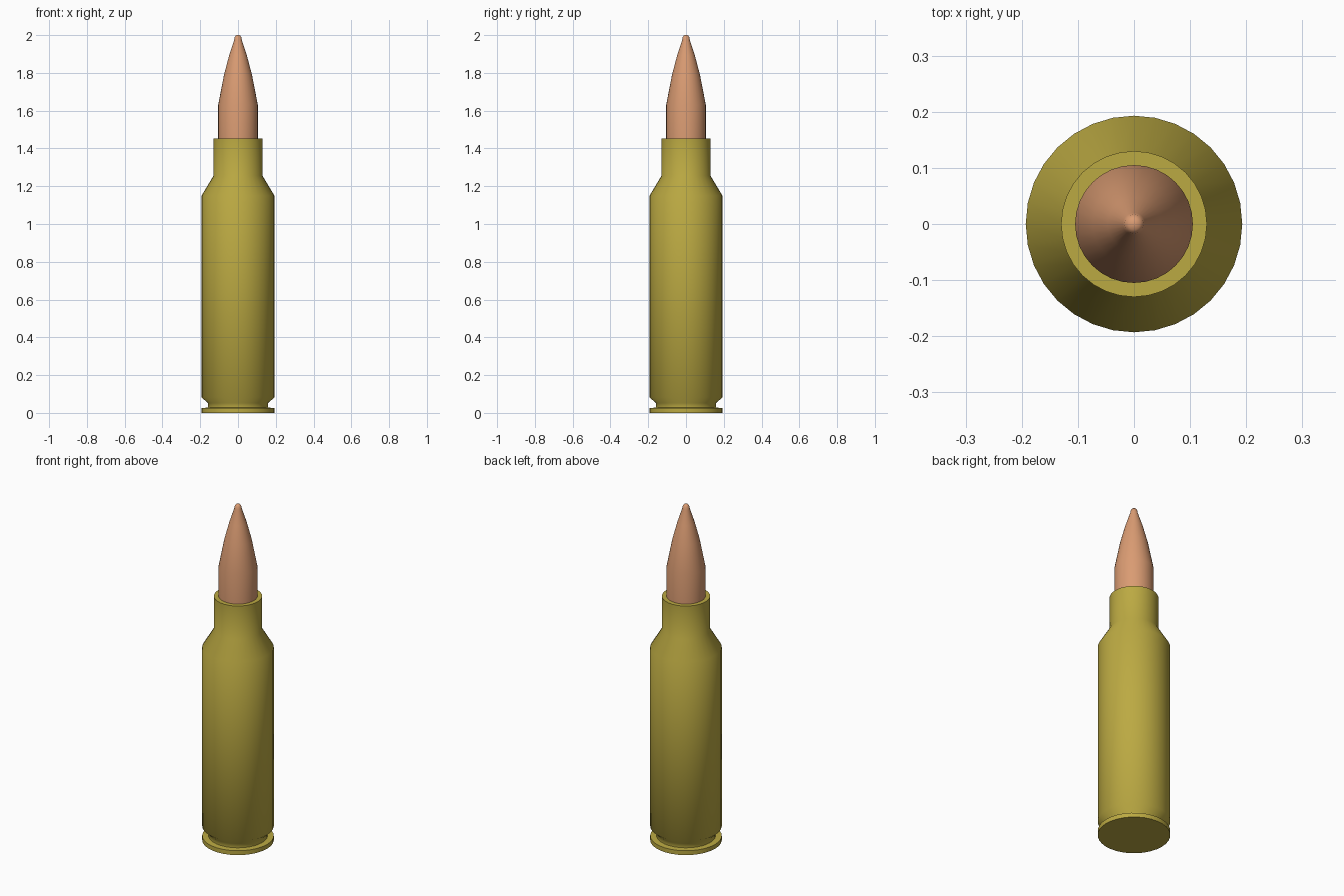
import bpy, bmesh, math

if "Cube" in bpy.data.objects:
    bpy.data.objects.remove(bpy.data.objects["Cube"])

SIDES = 32


def lathe(name, profile, colour, angle):
    """Revolve (radius, z) points about z, closing on the axis where radius is 0."""
    bm = bmesh.new()
    rings = []
    for r, z in profile:
        if r == 0:
            rings.append([bm.verts.new((0, 0, z))] * SIDES)
        else:
            rings.append([bm.verts.new((r * math.cos(2 * math.pi * i / SIDES),
                                        r * math.sin(2 * math.pi * i / SIDES), z))
                          for i in range(SIDES)])
    for a, b in zip(rings, rings[1:]):
        for i in range(SIDES):
            j = (i + 1) % SIDES
            bm.faces.new(list(dict.fromkeys((a[i], a[j], b[j], b[i]))))
    bmesh.ops.recalc_face_normals(bm, faces=bm.faces)
    mesh = bpy.data.meshes.new(name)
    bm.to_mesh(mesh)
    bm.free()
    mat = bpy.data.materials.new(name + "_metal")
    mat.diffuse_color = colour
    mat.use_nodes = True
    mat.node_tree.nodes["Principled BSDF"].inputs["Base Color"].default_value = mat.diffuse_color
    mesh.materials.append(mat)
    obj = bpy.data.objects.new(name, mesh)
    bpy.context.collection.objects.link(obj)
    bpy.ops.object.select_all(action='DESELECT')
    obj.select_set(True)
    bpy.context.view_layer.objects.active = obj
    bpy.ops.object.shade_smooth_by_angle(angle=math.radians(angle))
    return obj


# Brass case: base rim, extractor groove, body, shoulder, neck and mouth
lathe("case", [(0, 0), (0.193, 0), (0.193, 0.026), (0.16, 0.028), (0.16, 0.052),
               (0.193, 0.083), (0.193, 1.15), (0.13, 1.255), (0.13, 1.453),
               (0.105, 1.453), (0.105, 1.43), (0, 1.43)],
      (0.50, 0.40, 0.055, 1), 50)

# Copper projectile with curved nose and blunt tip
lathe("projectile", [(0, 1.432), (0.105, 1.432), (0.105, 1.63), (0.074, 1.79),
                     (0.047, 1.892), (0.020, 1.975), (0.017, 1.991),
                     (0.010, 1.999), (0, 2.0)],
      (0.70, 0.33, 0.17, 1), 50)
